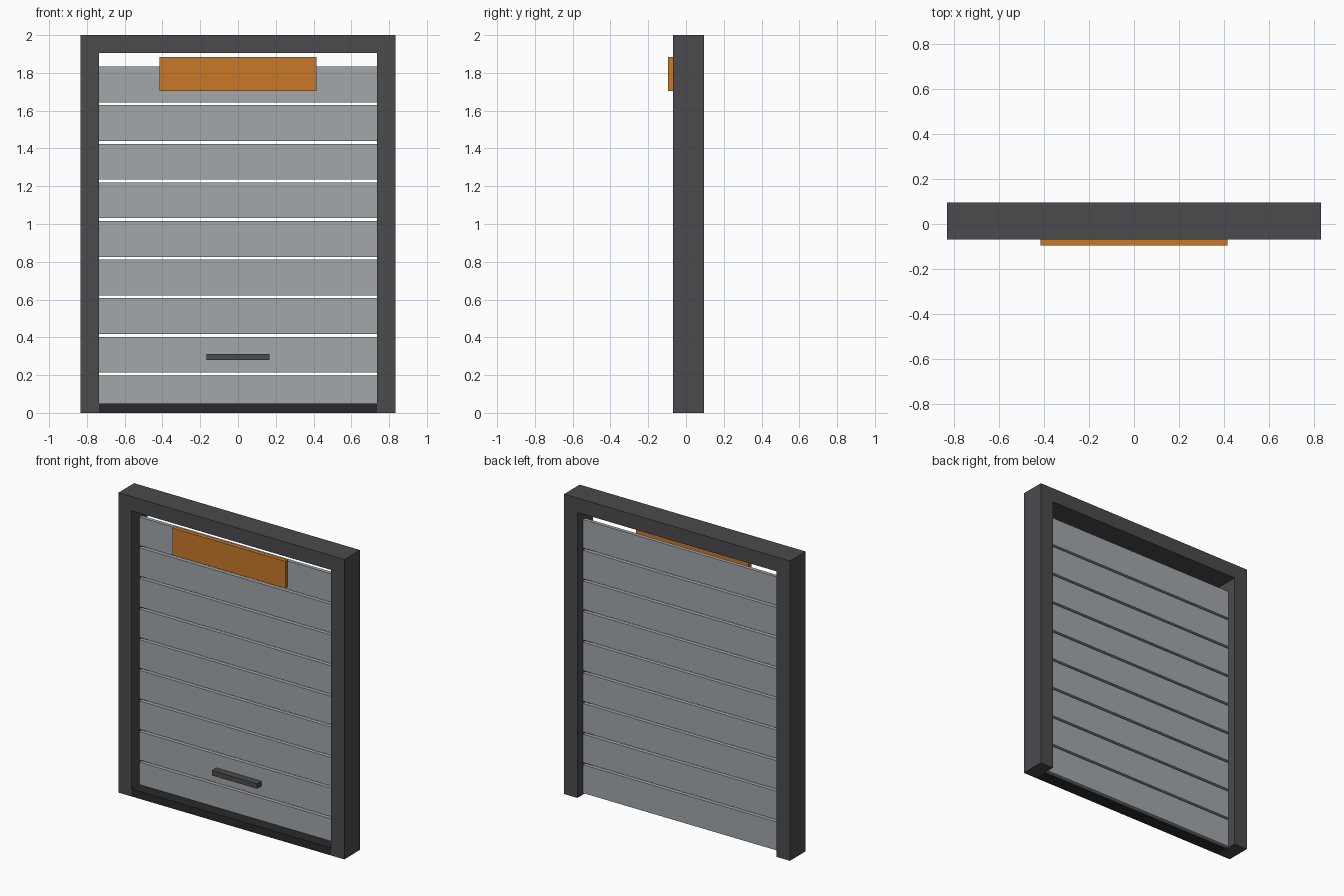
import bpy, bmesh
from mathutils import Vector

if "Cube" in bpy.data.objects:
    bpy.data.objects.remove(bpy.data.objects["Cube"])


def material(name, rgb):
    m = bpy.data.materials.new(name)
    m.diffuse_color = (*rgb, 1.0)
    m.use_nodes = True
    m.node_tree.nodes["Principled BSDF"].inputs["Base Color"].default_value = m.diffuse_color
    return m


FRAME_GREY = material("dark grey", (0.070, 0.068, 0.076))
SLAT_GREY = material("light grey", (0.366, 0.386, 0.407))
SIGN_ORANGE = material("orange", (0.578, 0.188, 0.023))
SILL_BLACK = material("near black", (0.023, 0.023, 0.025))


def finish(name, bm, mat):
    bmesh.ops.recalc_face_normals(bm, faces=bm.faces)
    mesh = bpy.data.meshes.new(name)
    bm.to_mesh(mesh)
    bm.free()
    mesh.materials.append(mat)
    obj = bpy.data.objects.new(name, mesh)
    bpy.context.collection.objects.link(obj)
    return obj


def box(name, half_x, y0, y1, z0, z1, mat):
    """Box centred on x = 0 between the given y and z limits."""
    bm = bmesh.new()
    bmesh.ops.create_cube(bm, size=1.0)
    bmesh.ops.scale(bm, vec=(2 * half_x, y1 - y0, z1 - z0), verts=bm.verts)
    bmesh.ops.translate(bm, vec=(0, (y0 + y1) / 2, (z0 + z1) / 2), verts=bm.verts)
    return finish(name, bm, mat)


OUT, INN = 0.833, 0.735          # outer and inner half width of the frame
FRONT, BACK = -0.07, 0.095       # frame depth
SLAT_FRONT, SLAT_BACK = 0.01, 0.035

# Door frame: two posts and a lintel, one extruded outline
half = [(INN, 1.904), (INN, 0), (OUT, 0), (OUT, 2)]
outline = half + [(-x, z) for x, z in reversed(half)]
bm = bmesh.new()
face = bm.faces.new([bm.verts.new((x, FRONT, z)) for x, z in outline])
new = bmesh.ops.extrude_face_region(bm, geom=[face])["geom"]
bmesh.ops.translate(bm, vec=Vector((0, BACK - FRONT, 0)),
                    verts=[v for v in new if isinstance(v, bmesh.types.BMVert)])
finish("door_frame", bm, FRAME_GREY)

# Nine horizontal shutter slats with open gaps between them
PITCH, HEIGHT, BASE = 0.2043, 0.1893, 0.0093
for i in range(9):
    z = BASE + i * PITCH
    box(f"shutter_slat_{i + 1}", INN, SLAT_FRONT, SLAT_BACK, z, z + HEIGHT, SLAT_GREY)

# Sill bar, pull handle and sign plate
box("sill_bar", INN, FRONT, SLAT_FRONT, 0, 0.05, SILL_BLACK)
box("pull_handle", 0.167, -0.037, SLAT_FRONT, 0.28, 0.313, FRAME_GREY)
box("sign_plate", 0.416, -0.095, -0.067, 1.704, 1.885, SIGN_ORANGE)
